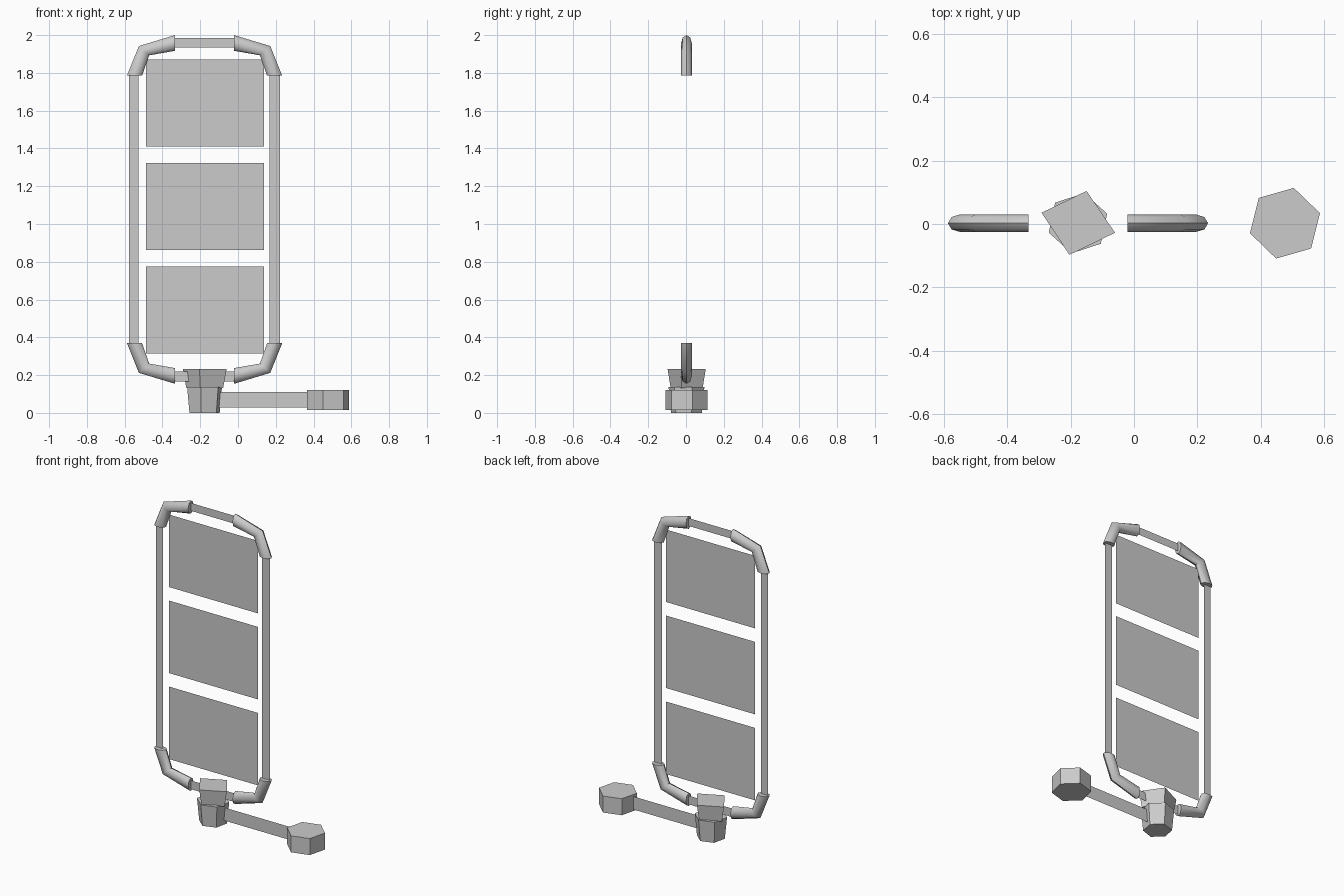
import bpy, bmesh
from math import cos, sin, pi, radians
from mathutils import Vector

if "Cube" in bpy.data.objects:
    bpy.data.objects.remove(bpy.data.objects["Cube"])

grey = bpy.data.materials.new("plain grey")
grey.use_nodes = True
colour = (0.6, 0.6, 0.6, 1)
grey.diffuse_color = colour
grey.node_tree.nodes["Principled BSDF"].inputs["Base Color"].default_value = colour

MID_X, MID_Z = -0.177, 1.077   # centre of the frame


def finish(name, bm, smooth=False):
    bmesh.ops.recalc_face_normals(bm, faces=bm.faces)
    mesh = bpy.data.meshes.new(name)
    bm.to_mesh(mesh)
    bm.free()
    mesh.materials.append(grey)
    obj = bpy.data.objects.new(name, mesh)
    bpy.context.collection.objects.link(obj)
    if smooth:
        bpy.ops.object.select_all(action='DESELECT')
        obj.select_set(True)
        bpy.context.view_layer.objects.active = obj
        bpy.ops.object.shade_smooth_by_angle(angle=radians(50))


def loft(name, rings, smooth=False):
    """Skin a closed solid through rings of equal point count."""
    bm = bmesh.new()
    loops = [[bm.verts.new(p) for p in ring] for ring in rings]
    for a, b in zip(loops, loops[1:]):
        for i in range(len(a)):
            j = (i + 1) % len(a)
            bm.faces.new((a[i], a[j], b[j], b[i]))
    bm.faces.new(loops[0])
    bm.faces.new(loops[-1])
    finish(name, bm, smooth)


def sheet(name, x0, x1, z0, z1):
    """Flat upright rectangle."""
    bm = bmesh.new()
    bm.faces.new([bm.verts.new((x, 0.0025, z))
                  for x, z in ((x0, z0), (x1, z0), (x1, z1), (x0, z1))])
    finish(name, bm)


def hexagon(x, z, radius, turn):
    return [(x + radius * cos(radians(turn) + i * pi / 3),
             0.0025 + radius * sin(radians(turn) + i * pi / 3), z) for i in range(6)]


# Three panels
for i, name in enumerate(("lower", "middle", "upper")):
    z = 0.315 + i * 0.547
    sheet(name + "_panel", -0.487, 0.138, z, z + 0.461)

# Flat frame rails
sheet("right_rail", -0.578, -0.528, 0.37, 1.785)
sheet("left_rail", 0.168, 0.222, 0.37, 1.785)
sheet("top_rail", -0.335, -0.02, 1.935, 1.985)
sheet("bottom_rail", -0.335, -0.02, 0.165, 0.22)

# Rounded corner sleeves: outer and inner edge of each cross-section
sections = [((-0.588, 1.785), (-0.508, 1.785)),
            ((-0.525, 1.942), (-0.47, 1.893)),
            ((-0.333, 2.0), (-0.333, 1.917))]
for sx, side in ((1, "right"), (-1, "left")):
    for sz, level in ((1, "top"), (-1, "bottom")):
        rings = []
        for outer, inner in sections:
            o, n = Vector(outer), Vector(inner)
            ring = []
            for k in range(8):
                t = k * pi / 4
                p = (o + n) / 2 + (o - n) / 2 * cos(t)
                ring.append((MID_X + sx * (p.x - MID_X), 0.0025 + 0.028 * sin(t),
                             MID_Z + sz * (p.y - MID_Z)))
            rings.append(ring)
        loft(f"{level}_{side}_corner_sleeve", rings, True)

# Hub: tapered hexagonal cup with a tapered four-sided cap
loft("hub_cup", [hexagon(MID_X, 0, 0.084, 18), hexagon(MID_X, 0.137, 0.097, 18)])
cap = [(-0.115, 0.033), (0.027, 0.102), (0.117, -0.03), (-0.027, -0.1)]
loft("hub_cap", [[(MID_X + x * s, 0.0025 + y * s, z) for x, y in cap]
                 for z, s in ((0.132, 0.84), (0.233, 1))])

# Side arm and its weight
sheet("side_arm", -0.1, 0.368, 0.028, 0.111)
loft("arm_weight", [hexagon(0.477, 0.015, 0.115, 16), hexagon(0.477, 0.12, 0.115, 16)])
